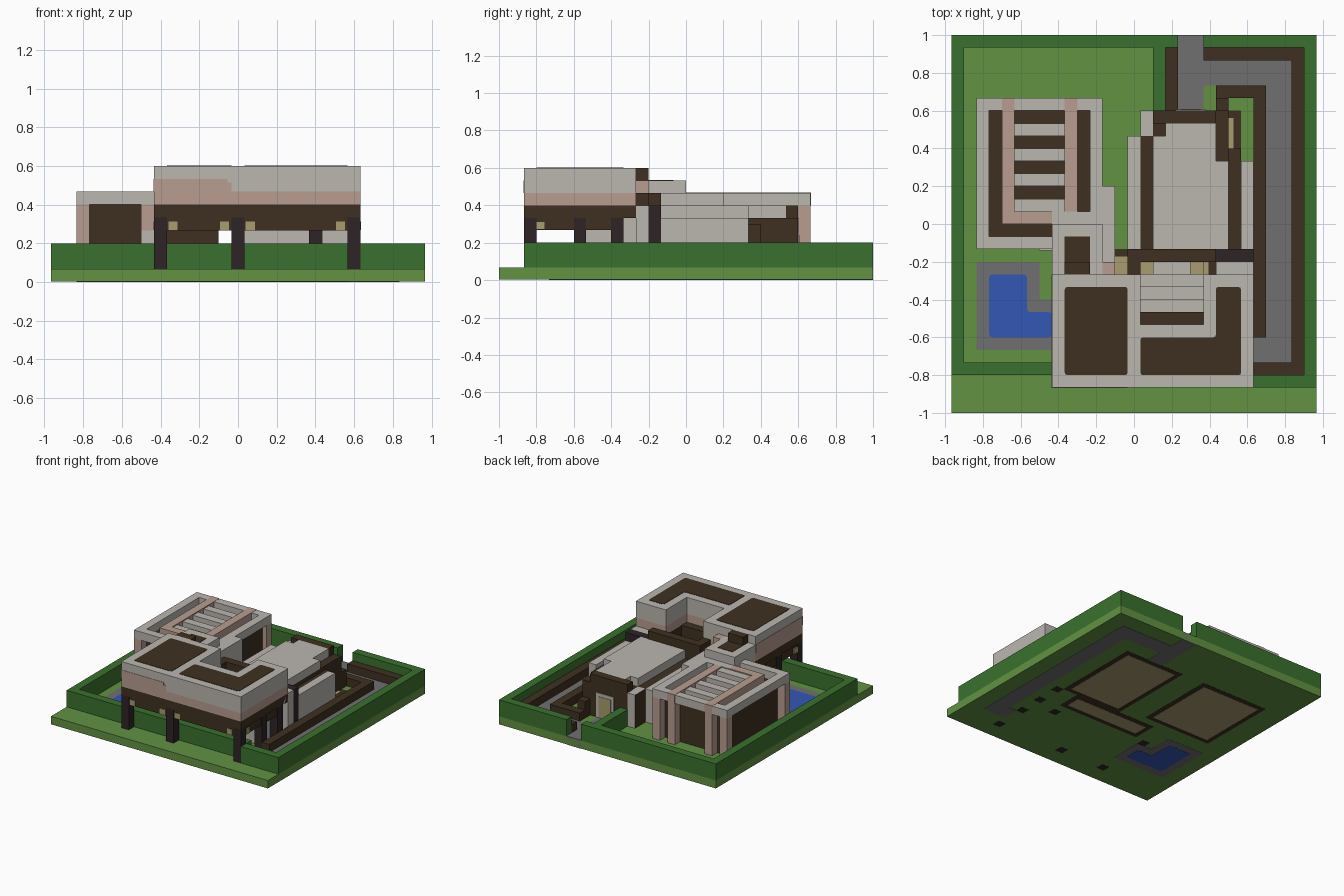
import bpy
import bmesh

default_cube = bpy.data.objects.get("Cube")
if default_cube:
    bpy.data.objects.remove(default_cube, do_unlink=True)

BLOCK = 1 / 15


def linear(channel):
    value = channel / 255
    return value / 12.92 if value <= 0.04045 else ((value + 0.055) / 1.055) ** 2.4


def material(name, red, green, blue):
    colour = (linear(red), linear(green), linear(blue), 1)
    mat = bpy.data.materials.new(name)
    mat.use_nodes = True
    mat.diffuse_color = colour
    mat.node_tree.nodes["Principled BSDF"].inputs["Base Color"].default_value = colour
    return mat


lawn = material("lawn green", 98, 146, 66)
hedge = material("hedge green", 58, 113, 46)
stone = material("pale stone", 187, 183, 176)
timber = material("dark timber", 62, 48, 33)
clay = material("pink clay", 184, 157, 144)
paving = material("grey paving", 112, 112, 112)
water = material("pond water", 52, 87, 182)
post = material("black post", 45, 36, 37)
straw = material("straw beige", 169, 156, 110)


def prism(name, mat, outline, low, high, bevel=0):
    """Extrude a plan outline, in blocks from the front corner, upwards."""
    bm = bmesh.new()
    face = bm.faces.new([bm.verts.new(((x - 14.5) * BLOCK, (y - 15) * BLOCK, low * BLOCK))
                         for x, y in outline])
    result = bmesh.ops.extrude_face_region(bm, geom=[face])
    verts = [item for item in result["geom"] if isinstance(item, bmesh.types.BMVert)]
    bmesh.ops.translate(bm, verts=verts, vec=(0, 0, (high - low) * BLOCK))
    if bevel:
        upright = [e for e in bm.edges if abs(e.verts[0].co.z - e.verts[1].co.z) > 0.0001]
        bmesh.ops.bevel(bm, geom=upright, offset=bevel * BLOCK, segments=2,
                        profile=0.5, affect='EDGES')
    bmesh.ops.recalc_face_normals(bm, faces=bm.faces)
    mesh = bpy.data.meshes.new(name)
    bm.to_mesh(mesh)
    bm.free()
    mesh.materials.append(mat)
    obj = bpy.data.objects.new(name, mesh)
    bpy.context.collection.objects.link(obj)
    return obj


def box(name, mat, left, right, front, back, low, high, bevel=0):
    outline = [(left, front), (right, front), (right, back), (left, back)]
    return prism(name, mat, outline, low, high, bevel)


# Ground slab with the paving, pond and floors let through it
box("ground_slab", lawn, 0, 29, 0, 30, 0.04, 1)
box("path_gate", paving, 18, 20, 24, 30, 0.01, 1.03)
box("path_back", paving, 20, 27, 26, 28, 0.01, 1.03)
box("path_side", paving, 25, 27, 4, 26, 0.01, 1.03)
box("path_front_end", paving, 24, 25, 4, 6, 0.01, 1.03)
prism("pond_rim", paving, [(2, 5), (9, 5), (9, 9), (7, 9), (7, 12), (2, 12)], 0.02, 1.03)
prism("pond_water", water, [(3, 6), (8, 6), (8, 8), (6, 8), (6, 11), (3, 11)], 0, 1.06, 0.25)
for room, left, right, front, back in (("garden_house", 15, 23, 13, 24),
                                       ("slatted_house", 3, 12, 14, 24),
                                       ("passage", 10, 21, 10, 13)):
    box(room + "_footing", timber, left, right, front, back, 0.02, 1.03)
    box(room + "_floor", straw, left + 0.6, right - 0.6, front + 0.6, back - 0.6, 0, 1.06)

# Boundary hedge with a gate gap at the back
box("hedge_left_edge", hedge, 0, 1, 3, 30, 1, 3)
box("hedge_right_edge", hedge, 28, 29, 2, 30, 1, 3)
box("hedge_back_west", hedge, 1, 18, 29, 30, 1, 3)
box("hedge_back_east", hedge, 20, 28, 29, 30, 1, 3)
box("hedge_front", hedge, 1, 24, 3, 4, 1, 3)
box("hedge_front_corner", hedge, 24, 28, 2, 3, 1, 3)
box("hedge_gate_return", hedge, 16, 17, 24, 29, 1, 3)

# Low timber walls along the path
box("path_wall_outer", timber, 27, 28, 3, 29, 1, 2)
box("path_wall_back", timber, 20, 27, 28, 29, 1, 2)
box("path_wall_front", timber, 24, 27, 3, 4, 1, 2)
box("path_wall_gate", timber, 17, 18, 24, 29, 1, 2)
box("path_wall_inner", timber, 24, 25, 6, 26, 1, 2)
box("path_wall_garden", timber, 21, 24, 25, 26, 1, 2)
box("garden_wall", timber, 21, 22, 20, 25, 1, 3)

# Front pavilion, a U-shaped block raised on posts
pavilion = [(8, 2), (24, 2), (24, 11), (20, 11), (20, 7), (15, 7), (15, 11), (8, 11)]
soffit = [(8.1, 2.1), (23.9, 2.1), (23.9, 9.8), (20.1, 9.8), (20.1, 7.9),
          (14.9, 7.9), (14.9, 10.9), (8.1, 10.9)]
prism("pavilion_soffit", timber, soffit, 4, 5)
prism("pavilion_floor_band", timber, pavilion, 5, 6)
prism("pavilion_clay_band", clay, pavilion, 6, 7)
prism("pavilion_upper_wall", stone, pavilion, 7, 9)
box("pavilion_rear_beam", timber, 15, 20, 7, 8, 5, 6)

# Taller clay panel on the left part of the front
box("clay_panel_front", clay, 8, 13.7, 1.96, 2.1, 7, 8)
box("clay_panel_front_step", clay, 13.6, 14, 1.96, 2.1, 7, 7.7)
box("clay_panel_side", clay, 7.96, 8.1, 1.96, 11, 7, 8)

# Planted beds on the pavilion roof
box("roof_bed_west", timber, 9, 14, 3, 10, 8.96, 9.04, 0.2)
prism("roof_bed_east", timber,
      [(15, 3), (23, 3), (23, 10), (21, 10), (21, 6), (15, 6)], 8.96, 9.04, 0.2)

# Posts and their straw brackets
for x in (8, 14, 23):
    box("pavilion_front_post", post, x, x + 1, 2, 3, 0.03, 5)
for x in (8, 23):
    for y in (6, 9):
        box("pavilion_side_post", post, x, x + 1, y, y + 1, 0.03, 5)
    side = x if x == 8 else x + 0.9
    box("side_bracket", straw, side - 0.04, side + 0.14, 3, 3.7, 4.05, 4.7)
for x in (9, 13, 15, 22):
    box("front_bracket", straw, x + 0.1, x + 0.8, 2.04, 2.2, 4, 4.7)
box("courtyard_post", post, 20, 21, 8, 9, 0.03, 5)
box("stone_bench", stone, 21, 23, 7, 9, 1, 4)

# Courtyard steps climbing to the rear passage
for step in range(3):
    box("courtyard_step", stone, 15, 20, 8 + step, 9 + step, 1, 3 + step)
box("courtyard_landing", stone, 16, 19, 11, 12, 1, 6)
for x in (15, 19):
    box("courtyard_lamp", straw, x, x + 1, 11, 12, 4, 5.7)
box("passage_wall", timber, 14, 21, 12, 13, 1, 7)
box("passage_side_wall", timber, 14, 15, 11, 12, 1, 7)
box("stone_porch", stone, 21, 24, 11, 12, 1, 6)
box("stone_porch_shelf", stone, 21, 24, 10, 11, 5, 6)
box("porch_beam", post, 21, 24, 12, 13, 5, 6)
box("porch_post", post, 23, 24, 12, 13, 0.03, 5)

# Garden house: timber body, stone roof slab and side walls
box("garden_house_body", timber, 15, 22, 13, 24, 1, 5)
box("garden_house_gutter", timber, 22, 23, 13, 21, 1, 4.5)
prism("garden_house_roof", stone,
      [(16, 13), (22, 13), (22, 20), (21, 20), (21, 23), (17, 23), (17, 22), (16, 22)], 5, 6)
box("garden_house_back_beam", timber, 16, 21, 23, 24, 5, 6)
box("garden_house_west_wall", stone, 14, 15, 13, 22, 1, 5)
box("garden_house_corner_wall", stone, 15, 16, 22, 24.02, 1, 5.02)
box("garden_house_east_wall", stone, 23, 24, 13, 20, 1, 5)
box("door_frame", stone, 17.8, 20.2, 24, 24.08, 1, 4)
box("door_panel", straw, 18.2, 19.8, 24, 24.12, 1.05, 3.6)

# Slatted house: timber core, clay columns and a stone roof ring
box("slatted_house_core", timber, 3, 11.5, 14, 24, 1, 6)
box("roof_ring_west", stone, 2, 3, 13, 25, 6, 7)
box("roof_ring_east", stone, 11, 12, 16, 25, 6, 7)
box("roof_ring_back", stone, 3, 11, 24, 25, 6, 7)
box("roof_ring_front", stone, 3, 8, 13, 14, 6, 7)
box("roof_terrace", stone, 8, 12, 13, 16, 6, 7)
box("roof_terrace_edge", stone, 12, 13, 12, 18, 1, 7)
for x in (2, 4, 9, 11):
    box("back_column", clay, x, x + 1, 24, 25, 1, 6)
for x in (2, 7):
    box("front_column", clay, x, x + 1, 13, 14, 1, 6)
box("front_plinth", stone, 7, 8, 12.9, 13, 1, 4)
for x, start in ((4, 15), (9, 16)):
    box("clay_roof_beam", clay, x, x + 1, start, 25.02, 6, 7.03)
box("clay_front_beam", clay, 5, 8, 15, 16, 6, 7.03)
for y in range(16, 24, 2):
    box("roof_slat", stone, 5, 9, y, y + 1, 6, 6.9)

# Stair turret linking the slatted house and the pavilion
box("turret_base", timber, 9, 13, 11, 14, 1, 6)
box("turret_wall", stone, 8, 12, 11, 15, 6, 8)
box("turret_bed", timber, 9, 11, 12, 14, 7.96, 8.04)
box("turret_chimney", timber, 9, 11, 11, 12, 8, 9)
box("turret_clay_pier", clay, 12, 13, 11, 12, 6, 8)
